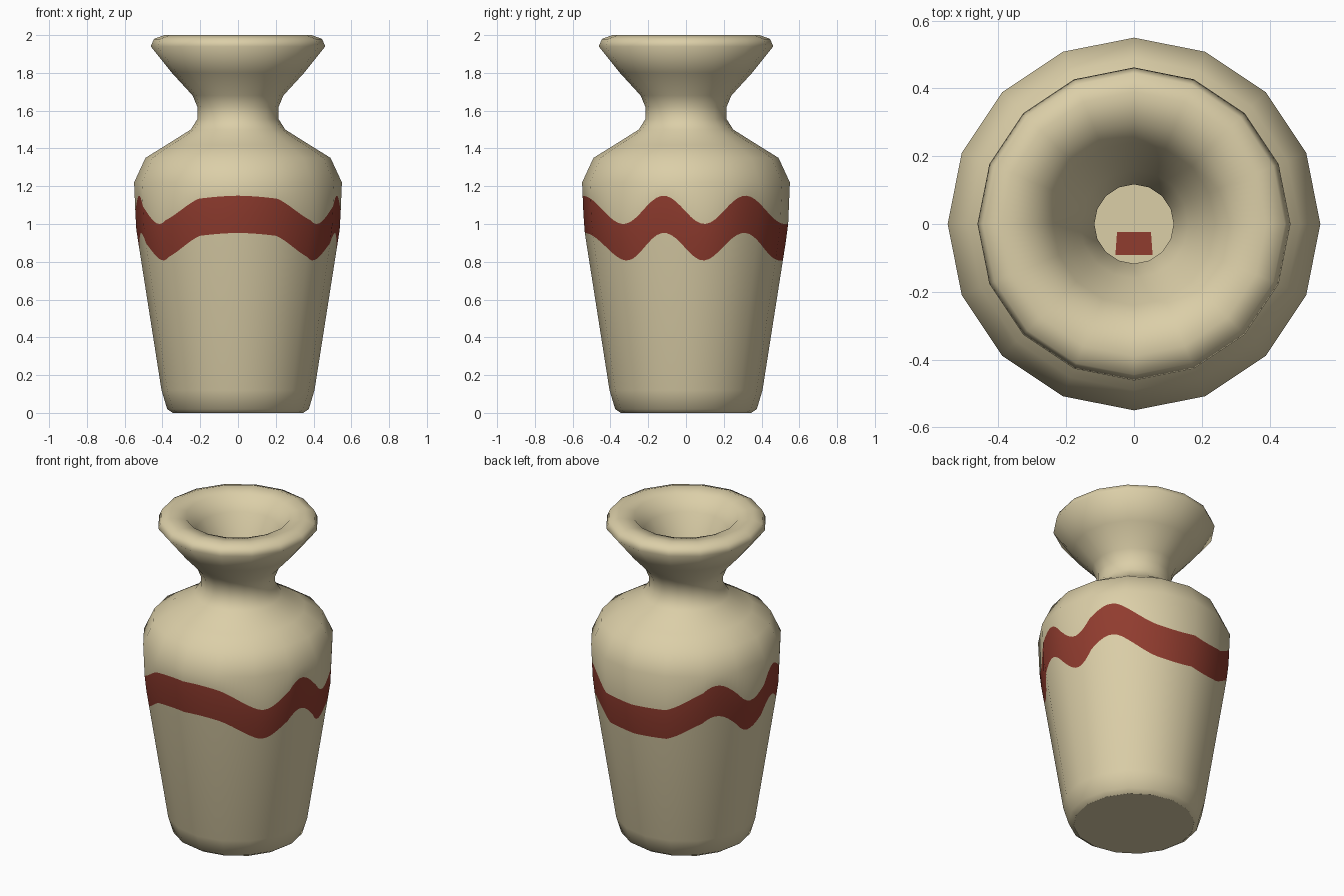
import bpy, math
from mathutils import Vector

if "Cube" in bpy.data.objects:
    bpy.data.objects.remove(bpy.data.objects["Cube"])

SIDES, SUB = 16, 8            # 16-sided vase; each side finely split so the wave is smooth
N = SIDES * SUB


def material(name, rgb):
    m = bpy.data.materials.new(name)
    m.diffuse_color = (*rgb, 1)
    m.use_nodes = True
    m.node_tree.nodes["Principled BSDF"].inputs["Base Color"].default_value = m.diffuse_color
    return m


clay = material("cream_clay", (0.71, 0.62, 0.39))
red = material("brick_red", (0.28, 0.045, 0.028))


def wave(y):
    return math.cos(2 * math.pi * (y + 0.55) / 0.432)


# Profile (radius, height): up the outside, over the lip, down the inside
LOW, MID, HIGH = 0.88, 0.98, 1.075
profile = [(0.345, 0.0), (0.375, 0.02), (0.405, 0.12), (0.523, LOW), (0.54, MID),
           (0.545, HIGH), (0.55, 1.22), (0.49, 1.35), (0.385, 1.415), (0.25, 1.50),
           (0.215, 1.555), (0.215, 1.62), (0.24, 1.68), (0.35, 1.80), (0.462, 1.94),
           (0.445, 1.98), (0.39, 2.0), (0.30, 1.985), (0.24, 1.90), (0.16, 1.75),
           (0.117, 1.64), (0.117, 1.52), (0.17, 1.43), (0.40, 1.30), (0.45, 1.2),
           (0.44, 0.95), (0.31, 0.13), (0.27, 0.10)]
BAND = 3                      # first profile row of the painted band


def body_radius(z):
    pts = [(0.405, 0.12), (0.54, MID), (0.55, 1.22)]
    for (r0, z0), (r1, z1) in zip(pts, pts[1:]):
        if z <= z1:
            return r0 + (r1 - r0) * (z - z0) / (z1 - z0)
    return 0.55


def chord(i):
    """Point on the unit 16-gon, and its smooth direction."""
    k, t = divmod(i, SUB)
    a, b = (2 * math.pi * j / SIDES for j in (k, k + 1))
    t /= SUB
    p = Vector((math.cos(a), math.sin(a), 0)).lerp(Vector((math.cos(b), math.sin(b), 0)), t)
    return p, p.normalized()


# Vertices and smooth normals
verts, normals, faces, mats = [], [], [], []
for j, (r, z) in enumerate(profile):
    n2 = Vector((0, 0))
    for a, b in ((j - 1, j), (j, j + 1)):
        if a >= 0 and b < len(profile):
            d = Vector(profile[b]) - Vector(profile[a])
            n2 += Vector((d.y, -d.x)).normalized()
    n2.normalize()
    for i in range(N):
        p, d = chord(i)
        rr, zz = r, z
        if BAND <= j <= BAND + 2:             # band edges follow the wave
            w = wave(p.y * 0.545)
            zz = (LOW + 0.073 * w, MID + 0.073 * w, HIGH + 0.075 * w)[j - BAND]
            rr = body_radius(zz)
        verts.append((p.x * rr, p.y * rr, zz))
        normals.append(Vector((d.x * n2.x, d.y * n2.x, n2.y)))

# Side faces, then flat base and inner floor
for j in range(len(profile) - 1):
    for i in range(N):
        k = (i + 1) % N
        faces.append((j * N + i, j * N + k, (j + 1) * N + k, (j + 1) * N + i))
        mats.append(1 if BAND <= j < BAND + 2 else 0)
last = (len(profile) - 1) * N
faces += [tuple(reversed(range(N))), tuple(range(last, last + N))]
mats += [0, 0]

mesh = bpy.data.meshes.new("vase")
mesh.from_pydata(verts, [], faces)
mesh.materials.append(clay)
mesh.materials.append(red)
for poly, m in zip(mesh.polygons, mats):
    poly.material_index = m
    poly.use_smooth = True
loop_normals = []
for poly in mesh.polygons:
    flat = len(poly.vertices) > 4
    for v in poly.vertices:
        loop_normals.append(tuple(poly.normal) if flat else tuple(normals[v]))
mesh.normals_split_custom_set(loop_normals)
bpy.context.collection.objects.link(bpy.data.objects.new("vase", mesh))

# Small painted patch on the inner floor
patch = bpy.data.meshes.new("floor_patch")
patch.from_pydata([(-0.055, -0.092, 0.104), (0.055, -0.092, 0.104),
                   (0.05, -0.023, 0.104), (-0.05, -0.023, 0.104)], [], [(0, 1, 2, 3)])
patch.materials.append(red)
bpy.context.collection.objects.link(bpy.data.objects.new("floor_patch", patch))
